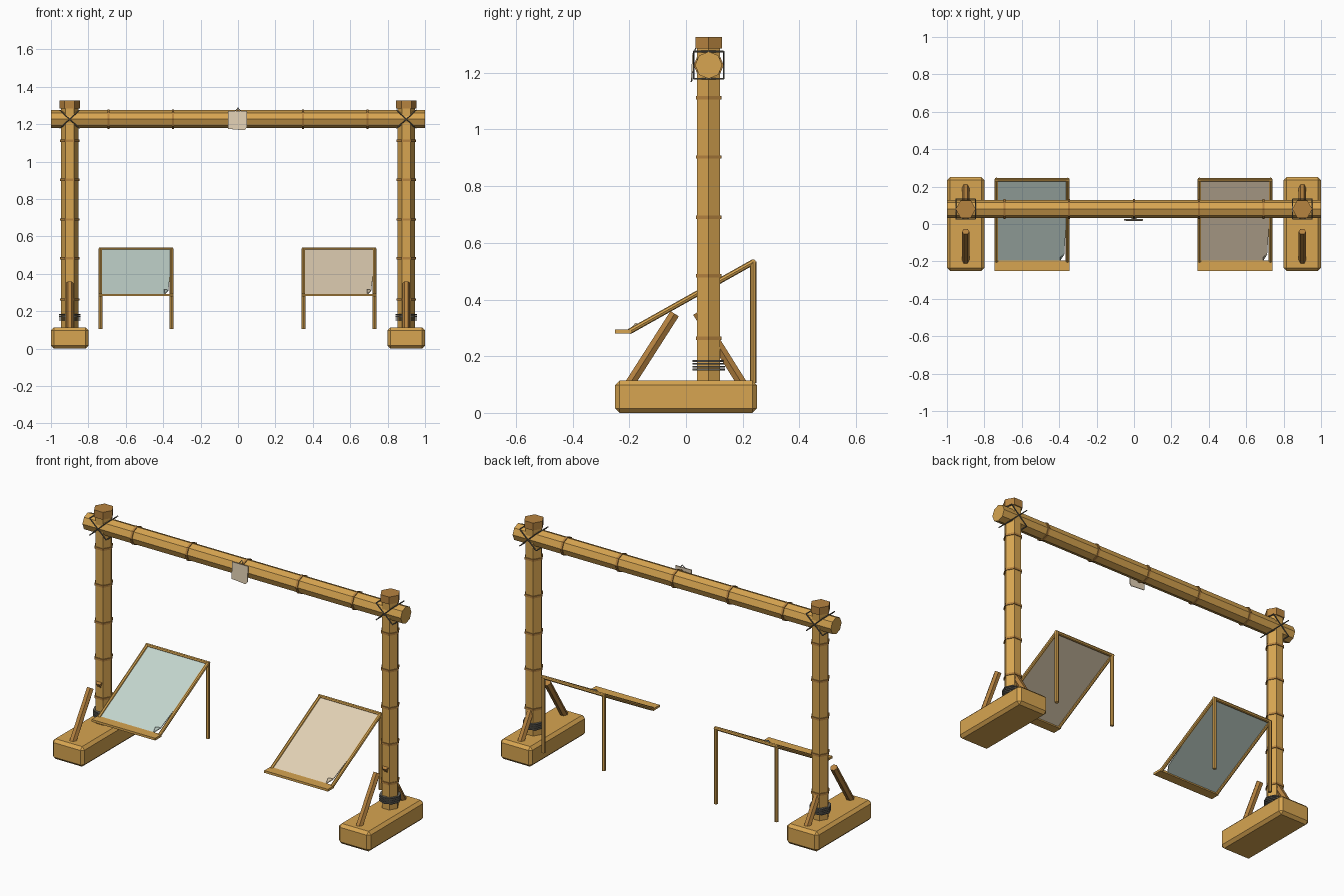
import bpy, bmesh, math
from mathutils import Vector

cube = bpy.data.objects.get("Cube")
if cube:
    bpy.data.objects.remove(cube, do_unlink=True)


def material(name, srgb):
    color = [c ** 2.2 for c in srgb] + [1]
    m = bpy.data.materials.new(name)
    m.use_nodes = True
    m.diffuse_color = color
    m.node_tree.nodes["Principled BSDF"].inputs["Base Color"].default_value = color
    return m


GOLD = material("golden bamboo", (0.84, 0.64, 0.32))
BROWN = material("brown bamboo", (0.71, 0.51, 0.26))
ROPE = material("grey rope", (0.42, 0.41, 0.38))
GREEN = material("pale green cloth", (0.76, 0.83, 0.8))
BEIGE = material("beige cloth", (0.88, 0.81, 0.7))


def finish(name, bm, mat):
    bmesh.ops.recalc_face_normals(bm, faces=bm.faces)
    mesh = bpy.data.meshes.new(name)
    bm.to_mesh(mesh)
    bm.free()
    mesh.materials.append(mat)
    ob = bpy.data.objects.new(name, mesh)
    bpy.context.collection.objects.link(ob)
    return ob


def add_tube(bm, a, b, r, sides):
    """Capped prism from a to b, with a corner on local x."""
    a, b = Vector(a), Vector(b)
    turn = Vector((0, 0, 1)).rotation_difference(b - a)
    spokes = [turn @ Vector((r * math.cos(t), r * math.sin(t), 0))
              for t in (math.tau * i / sides for i in range(sides))]
    low = [bm.verts.new(a + s) for s in spokes]
    high = [bm.verts.new(b + s) for s in spokes]
    for i in range(sides):
        j = (i + 1) % sides
        bm.faces.new((low[i], low[j], high[j], high[i]))
    bm.faces.new(low[::-1])
    bm.faces.new(high)


def tubes(name, segments, r, mat, sides=8):
    bm = bmesh.new()
    for a, b in segments:
        add_tube(bm, a, b, r, sides)
    return finish(name, bm, mat)


def box(name, center, size, mat, bevel=0):
    bm = bmesh.new()
    bmesh.ops.create_cube(bm, size=1)
    for v in bm.verts:
        v.co = Vector(center) + v.co * Vector(size)
    if bevel:
        bmesh.ops.bevel(bm, geom=bm.edges[:], offset=bevel, segments=1, affect='EDGES')
    return finish(name, bm, mat)


def sheet(name, points, mat, thickness):
    bm = bmesh.new()
    bm.faces.new([bm.verts.new(p) for p in points])
    ob = finish(name, bm, mat)
    mod = ob.modifiers.new("thickness", 'SOLIDIFY')
    mod.thickness = thickness
    mod.offset = 0
    return ob


Y = 0.08        # depth of the posts and beam
BEAM_Z = 1.227

# Posts on their bases
for side, sx in (("right", -1), ("left", 1)):
    x = 0.9 * sx
    box(side + "_base", (x, 0, 0.057), (0.2, 0.5, 0.114), GOLD, 0.016)
    tubes(side + "_post", [((x, Y, 0.1), (x, Y, 1.29))], 0.047, GOLD, 6)
    tubes(side + "_post_cap", [((x, Y, 1.285), (x, Y, 1.327))], 0.054, BROWN, 6)
    tubes(side + "_post_rings",
          [((x, Y, z - 0.006), (x, Y, z + 0.006)) for z in (0.263, 0.484, 0.69, 0.903, 1.112)],
          0.052, BROWN, 6)
    tubes(side + "_base_rope",
          [((x, Y, z), (x, Y, z + 0.006)) for z in (0.15, 0.16, 0.17, 0.18)], 0.057, ROPE, 8)
    tubes(side + "_front_brace", [((x, -0.2, 0.1), (x, -0.04, 0.35))], 0.02, BROWN, 6)
    tubes(side + "_back_brace", [((x, 0.2, 0.1), (x, 0.04, 0.355))], 0.02, BROWN, 6)

    # Crossed lashing where the beam meets the post
    lashing = []
    for d in (-1, 1):
        loop = [(x + sx2 * 0.052, Y + sy * 0.053, BEAM_Z + d * sx2 * 0.048)
                for sx2, sy in ((-1, -1), (1, -1), (1, 1), (-1, 1))]
        lashing += zip(loop, loop[1:] + loop[:1])
    tubes(side + "_lashing", lashing, 0.003, ROPE, 5)

# Beam
tubes("beam", [((-1, Y, BEAM_Z), (1, Y, BEAM_Z))], 0.048, GOLD)
tubes("beam_rings", [((x - 0.006, Y, BEAM_Z), (x + 0.006, Y, BEAM_Z))
                     for x in (-0.693, -0.347, 0, 0.347, 0.693)], 0.053, BROWN)

# Hanging sign with a clipped corner
sheet("sign", [(-0.053, 0.025, 1.27), (-0.053, 0.02, 1.175), (0.035, 0.019, 1.168),
               (0.047, 0.02, 1.182), (0.047, 0.025, 1.27)], BEIGE, 0.005)
tubes("sign_string", [((sx * 0.018, 0.025, 1.265), (0, 0.035, 1.288)) for sx in (-1, 1)],
      0.002, ROPE, 5)

# Sloping cloth loungers
LOW, HIGH = Vector((0, -0.2, 0.287)), Vector((0, 0.237, 0.532))
for side, cx, cloth in (("right", -0.545, GREEN), ("left", 0.54, BEIGE)):
    def at(dx, t, lift=0):
        return LOW.lerp(HIGH, t) + Vector((cx + dx, 0, lift))

    half = 0.19
    tubes(side + "_lounger_rails", [(at(d, 0), at(d, 1)) for d in (-half, half)], 0.01, GOLD)
    tubes(side + "_lounger_top_rail", [(at(-half - 0.008, 1), at(half + 0.008, 1))], 0.01, GOLD)
    tubes(side + "_lounger_legs",
          [((cx + d, 0.237, 0.105), (cx + d, 0.237, 0.535)) for d in (-half, half)], 0.011, GOLD)
    box(side + "_lounger_front_board", (cx, -0.222, 0.287), (0.4, 0.056, 0.013), GOLD)
    sheet(side + "_lounger_cloth",
          [at(-half, 0.01), at(0.15, 0.01), at(0.172, 0.09), at(half, 0.75),
           at(half, 1), at(-half, 1)], cloth, 0.004)
    # Turned-up corner of the cloth
    sheet(side + "_cloth_fold",
          [at(0.15, 0.01, 0.004), at(0.172, 0.09, 0.004), at(0.15, 0.05, 0.018)], cloth, 0.003)
